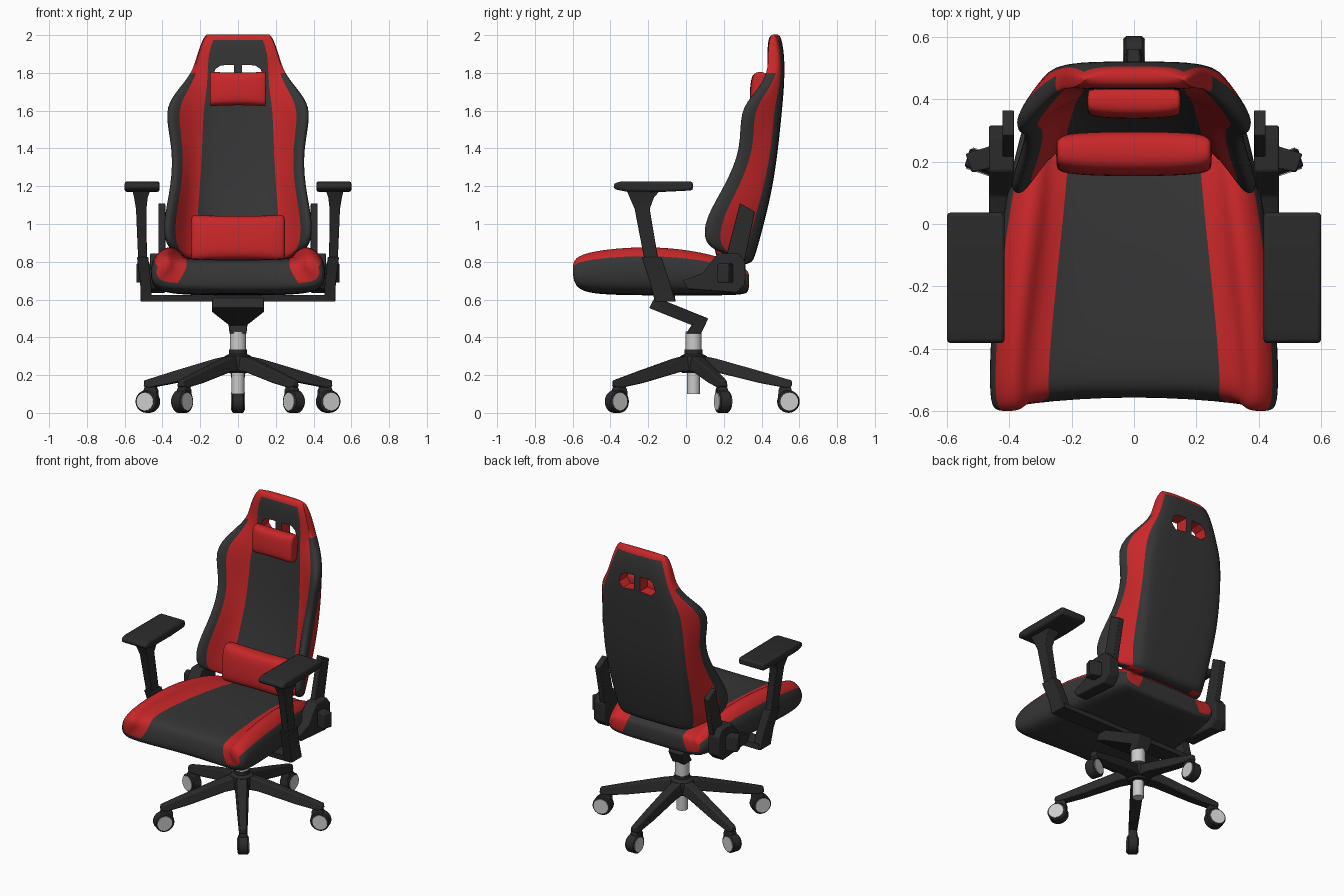
import bpy, bmesh, math
from mathutils import Matrix, Vector

if "Cube" in bpy.data.objects:
    bpy.data.objects.remove(bpy.data.objects["Cube"])


def material(name, rgb):
    m = bpy.data.materials.new(name)
    m.diffuse_color = (*rgb, 1)
    m.use_nodes = True
    m.node_tree.nodes["Principled BSDF"].inputs["Base Color"].default_value = m.diffuse_color
    return m


BLACK = material("black_leather", (0.036, 0.036, 0.036))
RED = material("red_leather", (0.58, 0.02, 0.022))
FRAME = material("dark_plastic", (0.024, 0.024, 0.024))
hard = []


def loft(name, rings, mats, pick=None, closed=True, mirror=False, sub=0, bevel=0, mat=None):
    """Skin a list of point rings; open rings are half sections to be mirrored in x."""
    bm = bmesh.new()
    rows = [[bm.verts.new(mat @ Vector(p) if mat else p) for p in r] for r in rings]
    n = len(rows[0])

    def face(vs, i, j):
        f = bm.faces.new(list(dict.fromkeys(vs)))
        f.material_index = pick(i, j) if pick else 0

    for i, (a, b) in enumerate(zip(rows, rows[1:])):
        for j in range(n if closed else n - 1):
            k = (j + 1) % n
            face((a[j], a[k], b[k], b[j]), i, j)
    for i, r in ((-1, rows[0]), (len(rows), rows[-1])):
        if closed:
            face(r, i, 0)
        else:
            for k in range((n - 1) // 2):
                face((r[k], r[k + 1], r[n - 2 - k], r[n - 1 - k]), i, k)
    if mirror:
        bmesh.ops.mirror(bm, geom=bm.verts[:] + bm.edges[:] + bm.faces[:], axis='X', merge_dist=0)
        bmesh.ops.remove_doubles(bm, verts=bm.verts[:], dist=1e-4)
    bmesh.ops.recalc_face_normals(bm, faces=bm.faces[:])
    me = bpy.data.meshes.new(name)
    bm.to_mesh(me)
    bm.free()
    for m in mats:
        me.materials.append(m)
    ob = bpy.data.objects.new(name, me)
    bpy.context.collection.objects.link(ob)
    if bevel:
        b = ob.modifiers.new("bevel", 'BEVEL')
        b.width, b.segments = bevel, (5 if bevel > 0.02 else 2)
    if sub:
        s = ob.modifiers.new("subsurf", 'SUBSURF')
        s.levels = s.render_levels = sub
        for p in me.polygons:
            p.use_smooth = True
    else:
        hard.append(ob)
    return ob


def rect(x0, x1, y0, y1, z):
    return [(x0, y0, z), (x1, y0, z), (x1, y1, z), (x0, y1, z)]


def post(name, rects, **kw):
    return loft(name, [rect(*r) for r in rects], [FRAME], **kw)


def prism(name, pts, x0, x1, **kw):
    return loft(name, [[(x, y, z) for y, z in pts] for x in (x0, x1)], [FRAME], **kw)


def turned(name, prof, mats, axis='Z', centre=(0, 0, 0), mat=None):
    rings = []
    for r, h in prof:
        ring = []
        for k in range(24):
            c, s = r * math.cos(k * math.tau / 24), r * math.sin(k * math.tau / 24)
            ring.append(Vector((c, s, h) if axis == 'Z' else (h, c, s)) + Vector(centre))
        rings.append(ring)
    return loft(name, rings, mats, mat=mat)


# Star base: five legs with casters
for i in range(5):
    M = Matrix.Translation((0, 0.04, 0)) @ Matrix.Rotation(i * math.tau / 5, 4, 'Z')
    leg = [(.01, .045, .225, .31), (.12, .042, .215, .287), (.35, .033, .158, .222),
           (.49, .027, .132, .18), (.52, .022, .14, .172)]
    loft(f"base_leg_{i}", [[(-w, r, a), (w, r, a), (w * .7, r, b), (-w * .7, r, b)] for r, w, a, b in leg],
         [FRAME], mat=M, bevel=.006)
    post(f"caster_fork_{i}", [(-.026, .026, .445, .515, .06), (-.026, .026, .45, .52, .12),
                              (-.018, .018, .46, .51, .15)], mat=M, bevel=.006)
    turned(f"caster_wheel_{i}", [(.054, -.032), (.06, -.026), (.06, .026), (.054, .032)], [FRAME],
           'X', (0, .502, .06), M)
    turned(f"caster_disc_{i}", [(.047, -.036), (.047, .036)], [], 'X', (0, .507, .06), M)

# Gas column
turned("hub", [(.06, .21), (.075, .24), (.07, .3), (.047, .312), (.047, .335)], [FRAME], centre=(0, .04, 0))
turned("gas_lift_lower", [(.034, .1), (.034, .26)], [], centre=(0, .04, 0))
turned("gas_lift_upper", [(.043, .32), (.043, .43)], [], centre=(0, .04, 0))

# Tilt mechanism: slanted tapering slab under the seat
mech = [(.137, -.165, .612, -.195, .555), (.137, -.1, .588, -.14, .533),
        (.05, .118, .5, .03, .465), (.045, .08, .42, 0, .42)]
loft("tilt_mechanism", [[(-w, a, b), (w, a, b), (w, c, d), (-w, c, d)] for w, a, b, c, d in mech],
     [FRAME], bevel=.004)

# Seat: half sections front to back (y, bolster shift, inner, outer, centre top, bolster top, bottom)
seat = [(-.55, -.05, .315, .44, .765, .79, .675), (-.525, -.06, .325, .465, .805, .84, .64),
        (-.42, -.03, .32, .468, .815, .875, .625), (-.2, 0, .295, .452, .81, .893, .622),
        (.03, 0, .265, .425, .8, .872, .622), (.22, 0, .245, .385, .78, .825, .622),
        (.315, 0, .24, .36, .765, .77, .628), (.335, 0, .235, .345, .745, .75, .645)]
rings = []
for y, dy, wi, wo, zc, zb, z0 in seat:
    b, h = y + dy, zb - z0
    rings.append([(0, y, zc), (wi, y, zc), (wi + .03, b, zb - .02), ((wi + wo) / 2, b, zb),
                  (wo - .015, b, zb - .2 * h), (wo, b, z0 + .5 * h), (wo - .01, b, z0 + .2 * h),
                  (wo - .06, y + dy * .7, z0), (0, y, z0)])
loft("seat", rings, [BLACK, RED],
     lambda i, j: int(j > 0) if i in (-1, len(seat)) else int(1 <= j <= 3),
     closed=False, mirror=True, sub=2)

# Backrest: half sections bottom to top (z, wing z, inner, back, outer, wing front y, back y)
back = [(.785, .85, .23, .25, .34, .17, .35), (.84, .9, .24, .27, .392, .085, .368),
        (1.0, 1.03, .24, .285, .395, .095, .413), (1.2, 1.2, .225, .3, .355, .2, .46),
        (1.4, 1.4, .21, .3, .345, .29, .488), (1.6, 1.6, .19, .285, .395, .275, .508),
        (1.7, 1.7, .18, .265, .33, .365, .517), (1.8, 1.8, .185, .225, .242, .43, .522),
        (1.9, 1.9, .185, .195, .216, .428, .52), (1.985, 1.985, .15, .16, .185, .435, .505),
        (2.005, 2.005, .135, .145, .165, .455, .49)]
rings = []
for z, zt, wi, wb, wo, yt, yb in back:
    yf, r = max(yb - .09, yt), min(.05, (wo - wi) * .4)
    rings.append([(0, yf, z), (wi, yf, z), (wo - r, yt + .012, zt), (wo - r * .3, yt, zt),
                  (wo, yt + .02, zt), (wo, min(yt + .06, yb - .025), zt),
                  (wb, yb - .02, z), (wb - .04, yb, z), (0, yb, z)])


def back_colour(i, j):
    if i < 0:
        return int(j == 1)
    if i >= len(back) - 2:
        return 1
    return int(1 <= j <= 5) if i >= 7 else int(j in (1, 5))


backrest = loft("backrest", rings, [BLACK, RED], back_colour, closed=False, mirror=True, sub=2)

# Two strap slots through the head of the backrest
slot = [(.022, 1.745), (.105, 1.735), (.135, 1.77), (.12, 1.82), (.09, 1.84), (.022, 1.842)]
cutter = loft("slot_cutter", [[(x, y, z) for x, z in slot] for y in (.3, .7)], [BLACK, RED],
              lambda i, j: 1, mirror=True)
cutter.hide_render = True
cutter.display_type = 'WIRE'
hard.remove(cutter)
cut = backrest.modifiers.new("slots", 'BOOLEAN')
cut.object, cut.operation = cutter, 'DIFFERENCE'


# Pillows: bow-tie sections across x, puffed by subdivision
def pillow(name, w, d, h, loc, tilt):
    M = Matrix.Translation(loc) @ Matrix.Rotation(tilt, 4, 'X')
    prof = [(-1, .55, .95), (-.96, .85, 1.04), (-.6, 1, .99), (0, 1.04, .97),
            (.6, 1, .99), (.96, .85, 1.04), (1, .55, .95)]
    sec = [(-1, -.6), (-1, .6), (-.7, 1), (.7, 1), (1, .6), (1, -.6), (.7, -1), (-.7, -1)]
    loft(name, [[(x * w, y * d * a, z * h * b) for y, z in sec] for x, a, b in prof], [RED],
         sub=2, mat=M)


pillow("lumbar_pillow", .25, .068, .122, (0, .225, .925), -.1)
pillow("head_pillow", .15, .05, .09, (0, .39, 1.715), -.08)

# Armrests
post("arm_crossbar", [(-.5, .5, -.165, -.055, .59), (-.5, .5, -.17, -.06, .625)])
post("arm_lower_post", [(.455, .515, -.165, -.055, .59), (.46, .518, -.19, -.085, .69),
                        (.475, .535, -.235, -.13, .825)], mirror=True, bevel=.004)
post("arm_upper_post", [(.482, .528, -.218, -.145, .8), (.485, .54, -.272, -.192, 1.08),
                        (.478, .55, -.298, -.17, 1.14), (.465, .56, -.315, -.135, 1.18)],
     mirror=True, bevel=.004)
prism("arm_pad", [(-.382, 1.185), (-.382, 1.215), (-.34, 1.226), (.037, 1.224), (.037, 1.178),
                  (-.12, 1.17), (-.32, 1.172)], .415, .6, mirror=True, bevel=.012)

# Recliner hinge, back bar and lever
prism("recliner_hinge", [(-.018, .7), (.01, .655), (.27, .635), (.315, .68), (.315, .8), (.28, .845),
                         (.17, .845), (.125, .79), (.09, .74)], .385, .465, mirror=True, bevel=.006)
prism("recliner_bar", [(.2, .78), (.285, 1.11), (.365, 1.065), (.305, .78)], .385, .422,
      mirror=True, bevel=.004)
loft("recliner_lever", [[(.45, .18, z), (.52, .165, z), (.54, .225, z), (.46, .25, z)] for z in (.69, .79)],
     [FRAME], mirror=True, bevel=.006)

# Smooth shading with crisp edges on the hard parts
bpy.ops.object.select_all(action='DESELECT')
for ob in hard:
    ob.select_set(True)
bpy.context.view_layer.objects.active = hard[0]
bpy.ops.object.shade_smooth_by_angle(angle=math.radians(35))
